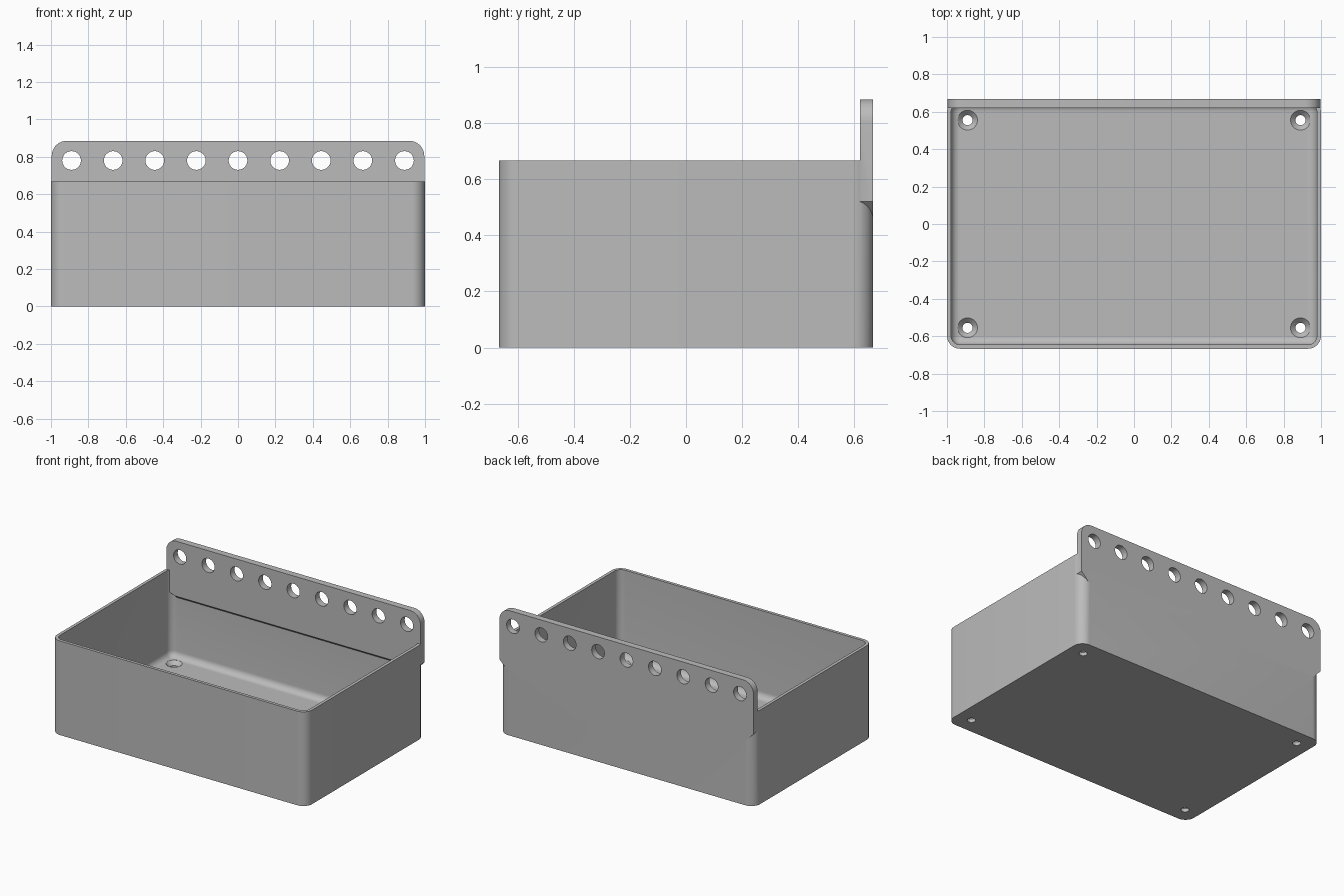
import bpy, bmesh
from math import sin, cos, pi

cube = bpy.data.objects.get("Cube")
if cube:
    bpy.data.objects.remove(cube)

grey = bpy.data.materials.new("plain grey")
grey.use_nodes = True
colour = (0.5, 0.5, 0.5, 1)
grey.diffuse_color = colour
grey.node_tree.nodes["Principled BSDF"].inputs["Base Color"].default_value = colour

HX, HY, TOP = 1.0, 0.667, 0.667    # half width, half depth, rim height
WALL, FLOOR, FILLET, CORNER = 0.022, 0.05, 0.045, 0.07


def finish(name, bm):
    bmesh.ops.recalc_face_normals(bm, faces=bm.faces)
    mesh = bpy.data.meshes.new(name)
    bm.to_mesh(mesh)
    bm.free()
    mesh.materials.append(grey)
    ob = bpy.data.objects.new(name, mesh)
    bpy.context.collection.objects.link(ob)
    return ob


def arc(cx, cy, r, start, steps=10):
    angles = [start + pi / 2 * i / steps for i in range(steps + 1)]
    return [(cx + r * cos(a), cy + r * sin(a)) for a in angles]


def rounded_ring(bm, inset, z):
    r = max(CORNER - inset, 0.004)
    x, y = HX - inset - r, HY - inset - r
    corners = [(x, y), (-x, y), (-x, -y), (x, -y)]
    return [bm.verts.new((*p, z)) for i, c in enumerate(corners)
            for p in arc(*c, r, i * pi / 2)]


def loft(name, rings_of):
    bm = bmesh.new()
    rings = rings_of(bm)
    for a, b in zip(rings, rings[1:]):
        for i in range(len(a)):
            j = (i + 1) % len(a)
            bm.faces.new((a[i], a[j], b[j], b[i]))
    bm.faces.new(rings[0])
    bm.faces.new(rings[-1])
    return finish(name, bm)


def lathe_cutter(name, profile, place):
    """Revolved (radius, height) profile, mapped into place."""
    n = 32
    return loft(name, lambda bm: [
        [bm.verts.new(place(r * cos(2 * pi * i / n), r * sin(2 * pi * i / n), h))
         for i in range(n)] for r, h in profile])


def boolean(target, tool, operation):
    mod = target.modifiers.new(tool.name, 'BOOLEAN')
    mod.operation, mod.object, mod.solver = operation, tool, 'EXACT'
    bpy.context.view_layer.objects.active = target
    bpy.ops.object.modifier_apply(modifier=mod.name)
    bpy.data.objects.remove(tool)


# Open box: outside wall, rim, inside wall, rounded floor edge
sections = [(0, 0), (0, TOP), (WALL, TOP)]
for i in range(9):
    a = pi / 2 * i / 8
    sections.append((WALL + FILLET * (1 - cos(a)), FLOOR + FILLET * (1 - sin(a))))
box = loft("hanging_box", lambda bm: [rounded_ring(bm, *s) for s in sections])

# Hanging strip: rounded top corners, chamfered lower corners
TX, FRONT, BACK, HIGH, LOW, R = 0.996, 0.62, HY, 0.885, 0.455, 0.08
outline = (arc(TX - R, HIGH - R, R, 0) + arc(R - TX, HIGH - R, R, pi / 2)
           + [(-TX, LOW + 0.065), (-TX + 0.065, LOW), (TX - 0.065, LOW), (TX, LOW + 0.065)])


def strip_rings(bm):
    back = [bm.verts.new((x, BACK, z)) for x, z in outline]
    # the inner lower edge slopes up for support
    front = [bm.verts.new((x, FRONT, z + (0.04 if z == LOW else 0))) for x, z in outline]
    return [back, front]


boolean(box, loft("hanging_strip", strip_rings), 'UNION')

# Row of nine hanging holes
for k in range(-4, 5):
    hole = lathe_cutter("hanging_hole", [(0.05, 0.5), (0.05, 0.8)],
                        lambda u, v, h, x=k * 0.2225: (x + u, h, 0.78 + v))
    boolean(box, hole, 'DIFFERENCE')

# Countersunk screw holes in the floor
for sx in (-1, 1):
    for sy in (-1, 1):
        screw = lathe_cutter(
            "screw_hole",
            [(0.027, -0.05), (0.027, FLOOR - 0.026), (0.053, FLOOR), (0.053, FLOOR + 0.05)],
            lambda u, v, h, x=0.89 * sx, y=0.555 * sy: (x + u, y + v, h))
        boolean(box, screw, 'DIFFERENCE')

bpy.ops.object.select_all(action='DESELECT')
box.select_set(True)
bpy.context.view_layer.objects.active = box
bpy.ops.object.shade_smooth_by_angle(angle=pi / 6)
